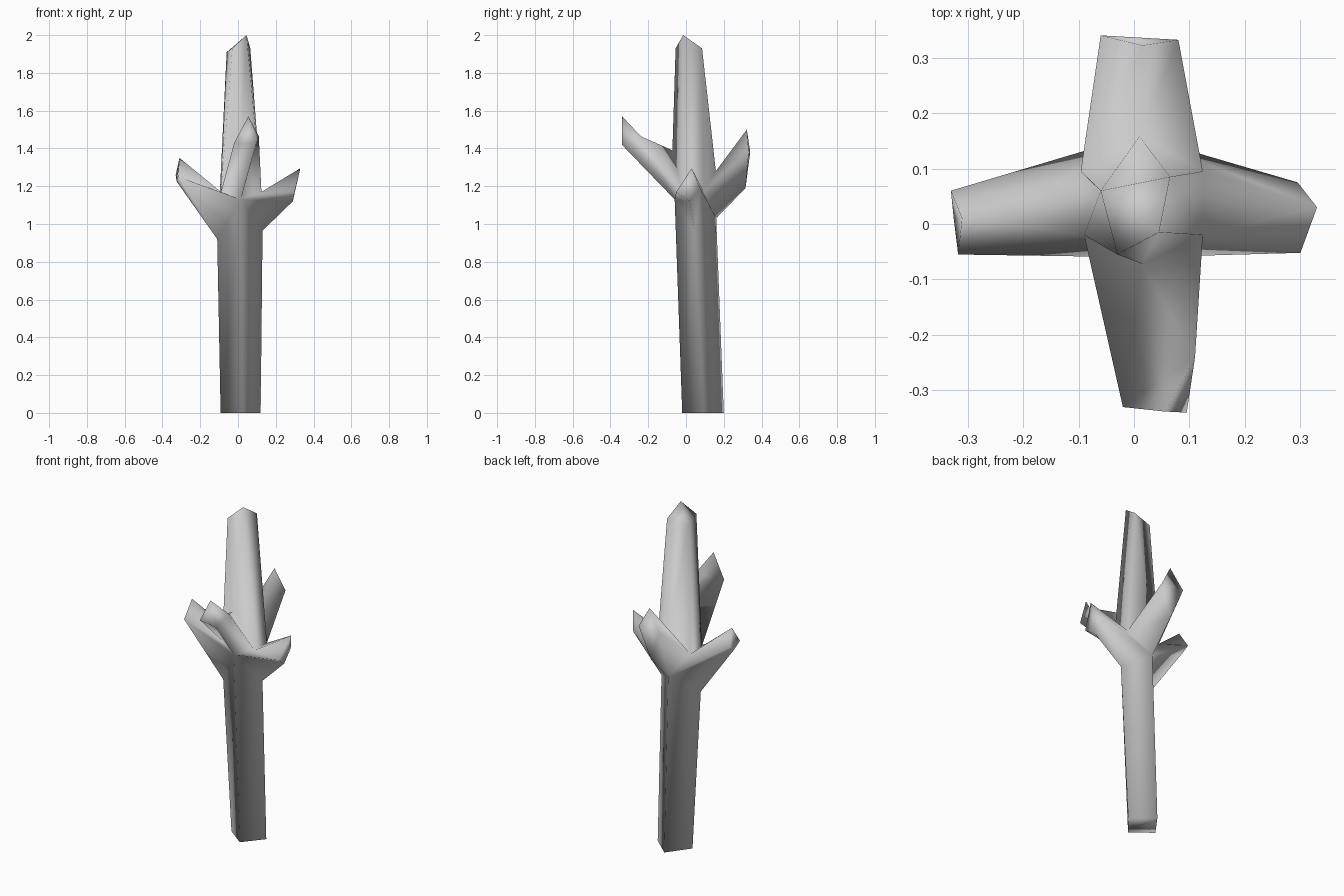
import bpy, bmesh

if "Cube" in bpy.data.objects:
    bpy.data.objects.remove(bpy.data.objects["Cube"])

bm = bmesh.new()


def point(x, y, z):
    return bm.verts.new((x, y, z))


def face(verts):
    verts = list(dict.fromkeys(verts))
    if len(verts) > 2:
        bm.faces.new(verts)


def loft(base, ends, apex=None):
    """Join a loop to an end loop (repeated ends make triangles), then close it
    with a fan to the apex, or a pair of triangles folded from first to third."""
    n = len(base)
    for i in range(n):
        j = (i + 1) % n
        face([base[i], base[j], ends[j], ends[i]])
    rim = list(dict.fromkeys(ends))
    if apex:
        for a, b in zip(rim, rim[1:] + rim[:1]):
            face([a, b, apex])
    else:
        face(rim[:3])
        face(rim[2:] + rim[:1])


# Four-sided trunk, slightly twisted, from the foot to under the branches
foot = [point(.025, -.02, 0), point(.12, .095, 0),
        point(.003, .2, 0), point(-.092, .07, 0)]
low = [point(.015, -.06, 1.13), point(.13, .045, .965),
       point(.005, .16, 1.03), point(-.11, .018, .92)]
low_front, low_left, low_back, low_right = low
face(foot[::-1])
for i in range(4):
    j = (i + 1) % 4
    face([foot[i], foot[j], low[j], low[i]])

# Six crotches above the branches, from the front round towards +x
high = [point(.015, -.072, 1.39), point(.124, -.02, 1.17),
        point(.124, .095, 1.17), point(.01, .158, 1.28),
        point(-.096, .095, 1.17), point(-.09, -.02, 1.17)]

# Upper trunk with a slanted broken top
a, b, c, d = (point(-.03, -.055, 1.93), point(.045, -.015, 2),
              point(.065, .085, 1.93), point(-.06, .06, 1.91))
loft(high[1:] + high[:1], [b, c, c, d, d, a])

# Front branch, ending in a raised splinter
bottom, left, right = (point(.095, -.34, 1.42), point(.11, -.24, 1.465),
                       point(-.02, -.33, 1.43))
loft([low_front, high[1], high[0], high[0], high[5]],
     [bottom, left, left, right, right], point(.055, -.338, 1.57))

# Back branch
loft([high[4], high[3], high[2], low_back],
     [point(-.06, .34, 1.38), point(.015, .322, 1.5),
      point(.08, .332, 1.38), point(.01, .315, 1.19)])

# Left branch
bottom, back, top, front = (point(.29, .02, 1.12), point(.295, .075, 1.19),
                            point(.33, .03, 1.295), point(.30, -.052, 1.17))
loft([low_left, low_back, high[2], high[1], low_front],
     [bottom, back, top, top, front])

# Right branch
bottom, front, top, back = (point(-.325, .01, 1.225), point(-.317, -.055, 1.25),
                            point(-.31, .01, 1.35), point(-.33, .06, 1.26))
loft([low_right, low_front, high[5], high[4], low_back],
     [bottom, front, top, top, back])

bmesh.ops.recalc_face_normals(bm, faces=bm.faces)
for f in bm.faces:
    f.smooth = True
mesh = bpy.data.meshes.new("tree_trunk")
bm.to_mesh(mesh)
bm.free()

# Single plain grey
grey = bpy.data.materials.new("light_grey")
grey.use_nodes = True
colour = (.6, .6, .6, 1)
grey.diffuse_color = colour
grey.node_tree.nodes["Principled BSDF"].inputs["Base Color"].default_value = colour
mesh.materials.append(grey)
trunk = bpy.data.objects.new("tree_trunk", mesh)
bpy.context.collection.objects.link(trunk)
